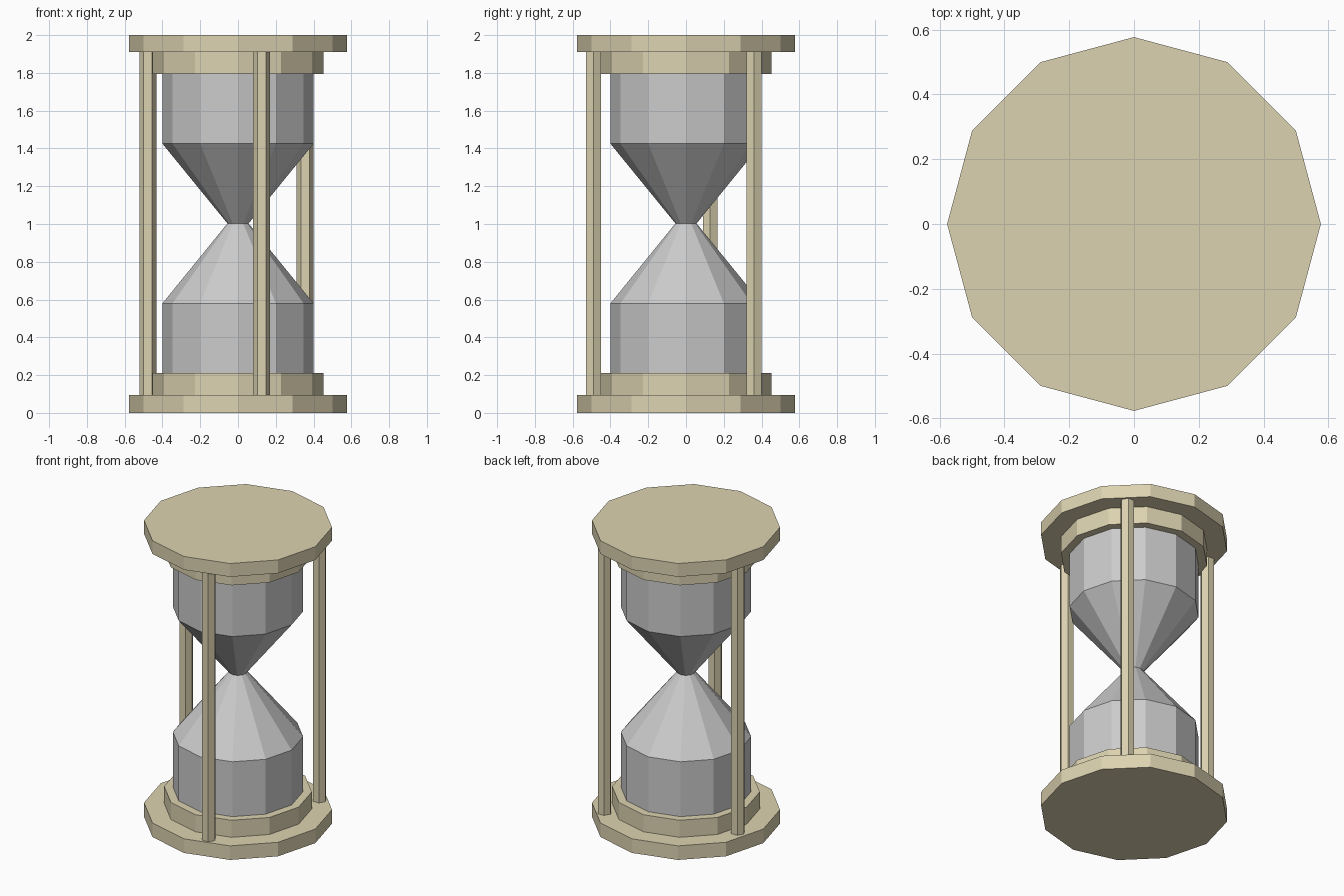
import bpy, bmesh
from math import cos, sin, pi

if "Cube" in bpy.data.objects:
    bpy.data.objects.remove(bpy.data.objects["Cube"])

wood = bpy.data.materials.new("wood")
wood.diffuse_color = (0.72, 0.65, 0.44, 1)
wood.use_nodes = True
wood.node_tree.nodes["Principled BSDF"].inputs["Base Color"].default_value = wood.diffuse_color


def lathe(name, profile, sides=12, center=(0, 0), mat=None):
    """Flat-faced turned solid from (radius, z) points, capped at both ends."""
    bm = bmesh.new()
    rings = [[bm.verts.new((r * cos(2 * pi * i / sides), r * sin(2 * pi * i / sides), z))
              for i in range(sides)] for r, z in profile]
    for a, b in zip(rings, rings[1:]):
        for i in range(sides):
            j = (i + 1) % sides
            bm.faces.new((a[i], a[j], b[j], b[i]))
    bm.faces.new(rings[0][::-1])
    bm.faces.new(rings[-1])
    bmesh.ops.recalc_face_normals(bm, faces=bm.faces)
    mesh = bpy.data.meshes.new(name)
    bm.to_mesh(mesh)
    bm.free()
    if mat:
        mesh.materials.append(mat)
    obj = bpy.data.objects.new(name, mesh)
    obj.location = (*center, 0)
    bpy.context.collection.objects.link(obj)
    return obj


# Outer plates and stepped collars at both ends
lathe("bottom_plate", [(0.577, 0), (0.577, 0.095)], mat=wood)
lathe("top_plate", [(0.577, 1.91), (0.577, 2)], mat=wood)
lathe("bottom_collar", [(0.453, 0.095), (0.453, 0.21)], mat=wood)
lathe("top_collar", [(0.453, 1.795), (0.453, 1.91)], mat=wood)

# Glass: two bulbs meeting at a narrow neck
lathe("glass", [(0.4, 0.21), (0.4, 0.58), (0.056, 1.003), (0.4, 1.425), (0.4, 1.795)])

# Three hexagonal posts
for n, c in enumerate([(0.125, -0.49), (0.356, 0.36), (-0.477, 0.128)], 1):
    lathe(f"post_{n}", [(0.045, 0.095), (0.045, 1.91)], sides=6, center=c, mat=wood)
